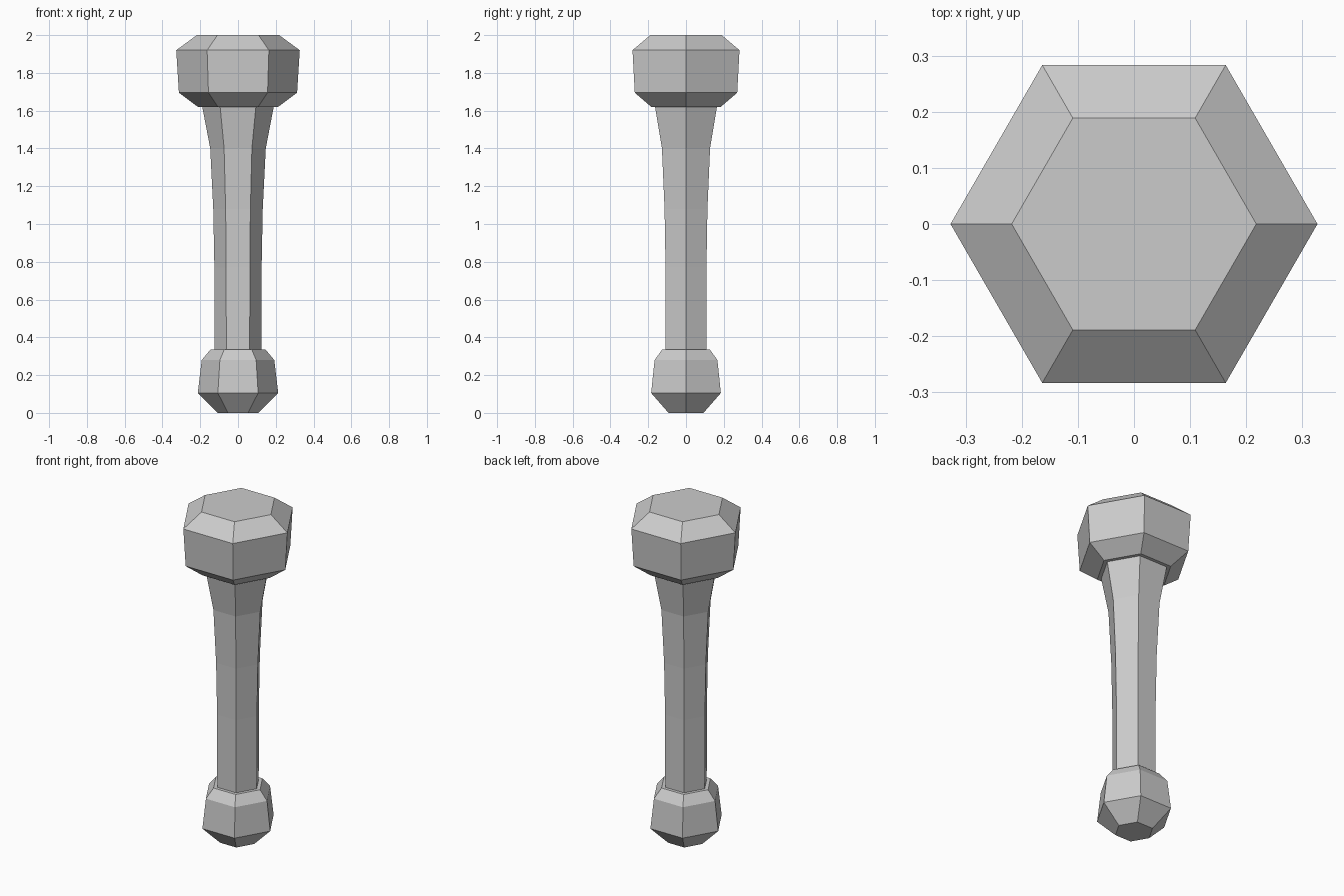
import bpy
import bmesh
from math import cos, sin, pi

cube = bpy.data.objects.get("Cube")
if cube:
    bpy.data.objects.remove(cube, do_unlink=True)

SIDES = 6

grey = bpy.data.materials.new("plain grey")
grey.use_nodes = True
grey.diffuse_color = (0.6, 0.6, 0.6, 1)
grey.node_tree.nodes["Principled BSDF"].inputs["Base Color"].default_value = (0.6, 0.6, 0.6, 1)


def hex_solid(name, profile):
    """Closed hexagonal solid from (radius, height) pairs, bottom to top."""
    bm = bmesh.new()
    rings = []
    for r, z in profile:
        angles = [2 * pi * i / SIDES for i in range(SIDES)]
        rings.append([bm.verts.new((r * cos(a), r * sin(a), z)) for a in angles])
    for low, high in zip(rings, rings[1:]):
        for i in range(SIDES):
            j = (i + 1) % SIDES
            bm.faces.new((low[i], low[j], high[j], high[i]))
    bm.faces.new(rings[0][::-1])
    bm.faces.new(rings[-1])
    mesh = bpy.data.meshes.new(name)
    bm.to_mesh(mesh)
    bm.free()
    mesh.materials.append(grey)
    obj = bpy.data.objects.new(name, mesh)
    bpy.context.scene.collection.objects.link(obj)
    return obj


# Rounded end knob
hex_solid("pommel", [(0.107, 0), (0.213, 0.105), (0.192, 0.28), (0.146, 0.335)])

# Slim handle, flaring towards the head
hex_solid("handle", [(0.124, 0.33), (0.125, 0.77), (0.131, 1.08), (0.147, 1.4), (0.19, 1.625)])

# Heavy bevelled head
hex_solid("head", [(0.212, 1.62), (0.313, 1.695), (0.327, 1.92), (0.218, 2)])
